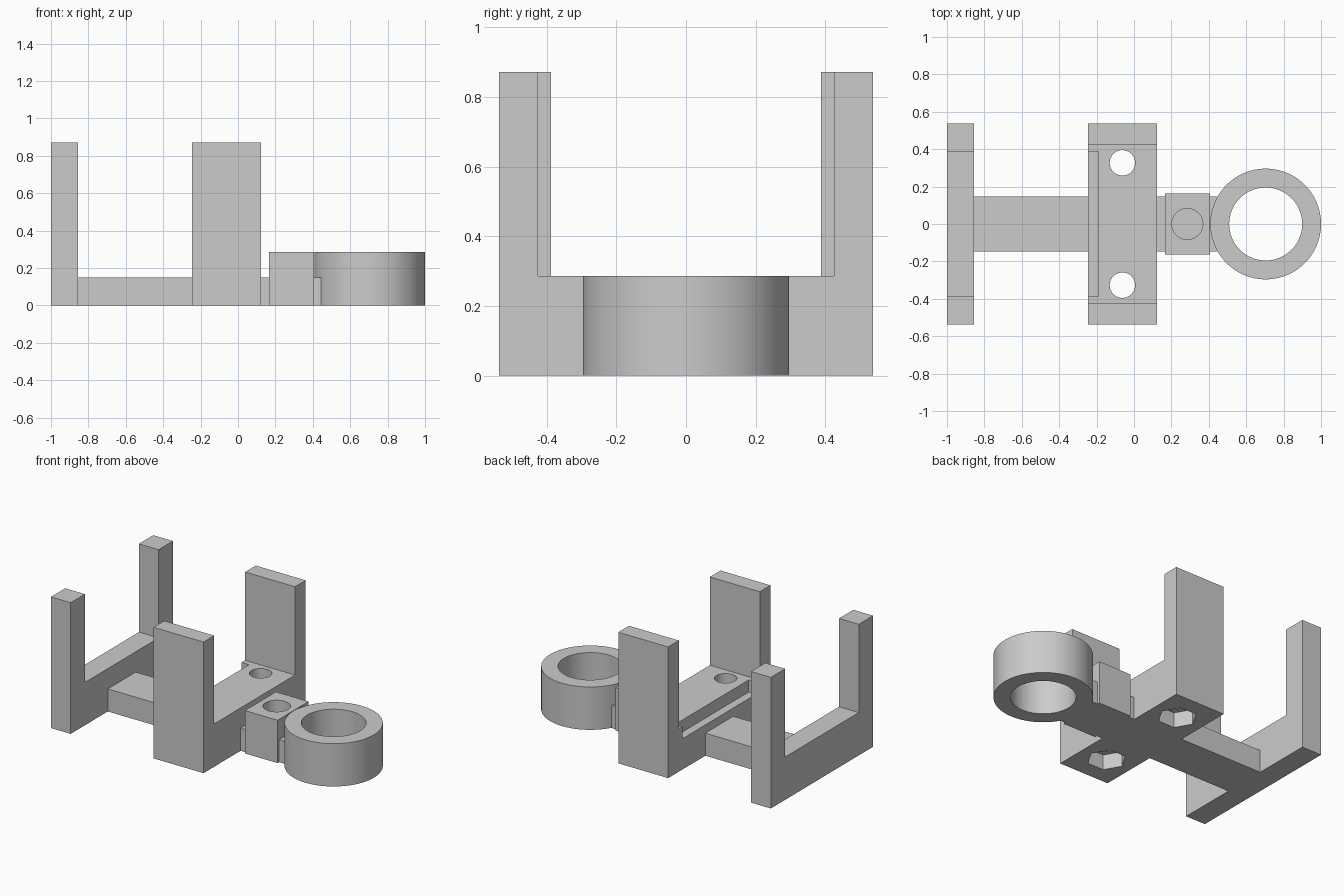
import bpy, bmesh, math
from mathutils import Matrix

cube = bpy.data.objects.get("Cube")
if cube:
    bpy.data.objects.remove(cube, do_unlink=True)

grey = bpy.data.materials.new("plain grey")
grey.use_nodes = True
grey.diffuse_color = (0.6, 0.6, 0.6, 1)
grey.node_tree.nodes["Principled BSDF"].inputs["Base Color"].default_value = (0.6, 0.6, 0.6, 1)

FLOOR, TALL, BEAM = 0.285, 0.872, 0.15   # bracket floor, wall top, beam top
HALF, BEAM_HALF = 0.537, 0.147


def add_object(name, bm):
    bmesh.ops.recalc_face_normals(bm, faces=bm.faces)
    mesh = bpy.data.meshes.new(name)
    bm.to_mesh(mesh)
    bm.free()
    mesh.materials.append(grey)
    obj = bpy.data.objects.new(name, mesh)
    bpy.context.collection.objects.link(obj)
    return obj


def box(name, x, y, z):
    """Box from (min, max) ranges."""
    bm = bmesh.new()
    bmesh.ops.create_cube(bm, size=1)
    for v in bm.verts:
        v.co = [r[0] if c < 0 else r[1] for c, r in zip(v.co, (x, y, z))]
    return add_object(name, bm)


def prism(name, x, y, z, radius, sides, turn=0):
    """Upright cylinder or prism over the z range."""
    bm = bmesh.new()
    place = Matrix.Translation((x, y, sum(z) / 2)) @ Matrix.Rotation(turn, 4, 'Z')
    bmesh.ops.create_cone(bm, cap_ends=True, segments=sides, radius1=radius,
                          radius2=radius, depth=z[1] - z[0], matrix=place)
    return add_object(name, bm)


def bracket(name, x, inner):
    """U-shaped profile extruded along x."""
    half = [(HALF, 0), (HALF, TALL), (inner, TALL), (inner, FLOOR)]
    outline = half + [(-y, z) for y, z in reversed(half)]
    bm = bmesh.new()
    face = bm.faces.new([bm.verts.new((x[0], y, z)) for y, z in outline])
    grown = bmesh.ops.extrude_face_region(bm, geom=[face])
    bmesh.ops.translate(bm, vec=(x[1] - x[0], 0, 0),
                        verts=[g for g in grown["geom"] if isinstance(g, bmesh.types.BMVert)])
    return add_object(name, bm)


def cut(target, *cutters):
    for cutter in cutters:
        mod = target.modifiers.new("cut", 'BOOLEAN')
        mod.operation, mod.solver, mod.object = 'DIFFERENCE', 'EXACT', cutter
        bpy.context.view_layer.objects.active = target
        bpy.ops.object.modifier_apply(modifier=mod.name)
        bpy.data.objects.remove(cutter, do_unlink=True)


def smooth(obj):
    bpy.ops.object.select_all(action='DESELECT')
    obj.select_set(True)
    bpy.context.view_layer.objects.active = obj
    bpy.ops.object.shade_smooth_by_angle(angle=math.radians(30))


# End bracket and the beam joining it to the middle bracket
bracket("end_bracket", (-1, -0.855), 0.387)
box("long_beam", (-0.855, -0.245), (-BEAM_HALF, BEAM_HALF), (0, BEAM))

# Middle bracket: edge notch, two bolt holes with hexagonal nut recesses below
middle = bracket("middle_bracket", (-0.245, 0.122), 0.425)
cut(middle, box("notch_cutter", (-0.3, -0.19), (-0.387, 0.387), (0.205, 0.4)))
for side in (-1, 1):
    y = side * 0.327
    cut(middle,
        prism("bolt_cutter", -0.062, y, (-0.1, 0.4), 0.068, 48),
        prism("nut_cutter", -0.062, y, (-0.1, 0.1), 0.118, 6, math.radians(30)))
smooth(middle)

# Short beam pieces either side of the block
box("short_beam", (0.122, 0.165), (-BEAM_HALF, BEAM_HALF), (0, BEAM))
box("ring_web", (0.405, 0.445), (-BEAM_HALF, BEAM_HALF), (0, BEAM))

# Block with a blind hole
block = box("block", (0.165, 0.405), (-0.163, 0.163), (0, FLOOR))
cut(block, prism("blind_cutter", 0.285, 0, (BEAM, 0.4), 0.083, 48))
smooth(block)

# Ring
ring = prism("ring", 0.704, 0, (0, FLOOR), 0.296, 96)
cut(ring, prism("bore_cutter", 0.704, 0, (-0.1, 0.4), 0.195, 96))
smooth(ring)
